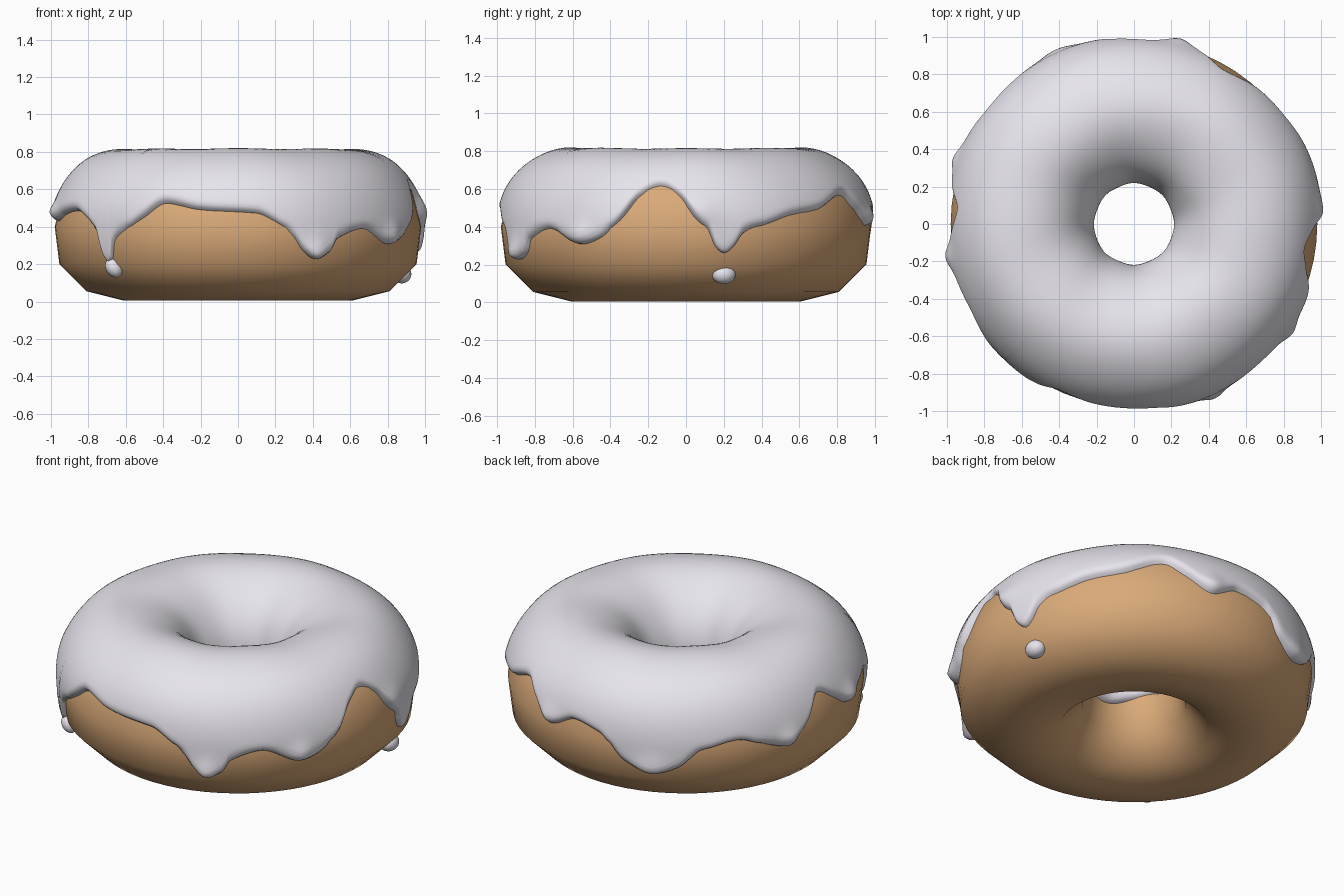
import bpy, bmesh, math
from mathutils import Vector

if "Cube" in bpy.data.objects:
    bpy.data.objects.remove(bpy.data.objects["Cube"])

RING = 0.61      # radius of the ring's centre line
MID = 0.40       # height of the ring's centre line


def material(name, colour):
    m = bpy.data.materials.new(name)
    m.diffuse_color = (*colour, 1)
    m.use_nodes = True
    m.node_tree.nodes["Principled BSDF"].inputs["Base Color"].default_value = m.diffuse_color
    return m


def make_object(name, bm, mat):
    bmesh.ops.recalc_face_normals(bm, faces=bm.faces)
    me = bpy.data.meshes.new(name)
    bm.to_mesh(me)
    bm.free()
    for p in me.polygons:
        p.use_smooth = True
    ob = bpy.data.objects.new(name, me)
    bpy.context.collection.objects.link(ob)
    me.materials.append(mat)
    return ob


def skin(rings, closed):
    """Bridge a looped list of cross-sections with quads."""
    bm = bmesh.new()
    vs = [[bm.verts.new(p) for p in ring] for ring in rings]
    n, k = len(vs), len(vs[0])
    for i in range(n):
        a, b = vs[i], vs[(i + 1) % n]
        for j in range(k if closed else k - 1):
            j2 = (j + 1) % k
            bm.faces.new((a[j], b[j], b[j2], a[j2]))
    return bm


def polar(r, phi, z):
    return (r * math.cos(phi), r * math.sin(phi), z)


dough_mat = material("dough_brown", (0.70, 0.40, 0.19))
icing_mat = material("icing_pale", (0.80, 0.78, 0.84))

# Dough: twelve-sided section swept round the ring
section = [(.61, .005), (.41, .055), (.285, .2), (.24, .4), (.285, .6), (.42, .735),
           (.61, .79), (.795, .735), (.93, .595), (.98, .4), (.955, .2), (.81, .055)]
make_object("dough", skin([[polar(r, math.tau * i / 64, z) for r, z in section]
                           for i in range(64)], True), dough_mat)

# Lower icing edge: (angle in degrees, height)
EDGE = [(-65, .222), (-60, .26), (-57.5, .325), (-47, .375), (-34.5, .30), (-28, .33),
        (-21, .43), (-15, .56), (-8.3, .615), (-2, .56), (3, .44), (7, .37), (9.5, .28),
        (12, .252), (14.5, .28), (18, .355), (28, .42), (35, .46), (46, .49), (60, .565),
        (68, .49), (76, .40), (86, .475), (96, .44), (105, .30), (114, .24), (122, .28),
        (130, .38), (142, .43), (152, .37), (160, .335), (167, .43), (175, .57),
        (183, .50), (190, .425), (198, .465), (207, .485), (216, .43), (221, .34),
        (223.3, .22), (225.3, .20), (227.3, .32), (233, .38), (239, .45), (246, .525),
        (258, .49), (276, .47), (282, .42), (288, .335), (291, .265), (295, .222)]


def slope(k):
    n = len(EDGE) - 1
    z0, z1, z2 = (EDGE[(k - 1) % n][1], EDGE[k % n][1], EDGE[(k + 1) % n][1])
    h0 = (EDGE[k % n][0] - EDGE[(k - 1) % n][0]) % 360
    h1 = (EDGE[(k + 1) % n][0] - EDGE[k % n][0]) % 360
    d0, d1 = (z1 - z0) / h0, (z2 - z1) / h1
    return 0 if d0 * d1 <= 0 else 2 * d0 * d1 / (d0 + d1)


def edge_height(deg):
    for k in range(len(EDGE) - 1):
        (a, za), (b, zb) = EDGE[k], EDGE[k + 1]
        if a <= deg <= b:
            h = b - a
            u = (deg - a) / h
            return (za * (1 + 2 * u) * (1 - u) ** 2 + h * slope(k) * u * (1 - u) ** 2
                    + zb * u * u * (3 - 2 * u) + h * slope(k + 1) * u * u * (u - 1))
    return EDGE[0][1]


# Swollen drip tips: (angle, height, angular width, extra thickness)
TIPS = [(-65, .27, 4, .03), (295, .27, 4, .03), (-34.5, .35, 4, .025), (4, .48, 6, .015),
        (76, .44, 4, .02), (114, .29, 6, .02), (160, .38, 4, .025), (190, .46, 4, .025)]


def icing_point(deg, t, gap):
    """Point on the icing; t runs from the outside (0) over the top to the hole (pi)."""
    phi = math.radians(deg)
    c, s = math.cos(t), math.sin(t)
    if t < 0:
        c, s = c ** 0.8, -(-s) ** 0.8
    z0 = MID + .39 * s
    f = min(1, gap / .045)
    th = -.022 + .048 * math.sqrt(max(0, 1 - (1 - f) ** 2))
    th += f * .004 * math.sin(3 * phi + 4 * t) * math.sin(5 * phi - 2 * t)
    if c > 0:
        for d, z, w, e in TIPS:
            th += f * e * math.exp(-((deg - d) / w) ** 2 - ((z0 - z) / .06) ** 2)
    return polar(RING + (.37 + th) * c, phi, MID + (.39 + th) * s)


# Icing: shell over the top whose edges tuck into the dough
COLS, ROWS = 360, 44
rings = []
for i in range(COLS):
    deg = -65 + 360 * i / COLS
    d = (MID - edge_height(deg)) / .39
    t0 = -math.asin(d ** 1.25) if d > 0 else math.asin(-d)
    t1 = math.pi + .1 + .08 * math.sin(math.radians(3 * deg))
    ring = []
    for j in range(ROWS + 1):
        u = j / ROWS
        u = .4 * u + .6 * u * u * (3 - 2 * u)
        t = t0 + (t1 - t0) * u
        ring.append(icing_point(deg, t, .38 * min(t - t0, t1 - t)))
    rings.append(ring)
make_object("icing", skin(rings, False), icing_mat)


# Loose drops of icing on the side
def drop(name, centre, size, tilt=0):
    bm = bmesh.new()
    bmesh.ops.create_uvsphere(bm, u_segments=24, v_segments=14, radius=1)
    for v in bm.verts:
        v.co = Vector((v.co.x * size[0], v.co.y * size[1], v.co.z * size[2]))
    ob = make_object(name, bm, icing_mat)
    ob.location = centre
    ob.rotation_euler = (0, tilt, 0)


drop("right_drop", (.875, .20, .147), (.052, .062, .05))
drop("left_drop", (-.664, -.668, .18), (.042, .045, .055), -.6)
